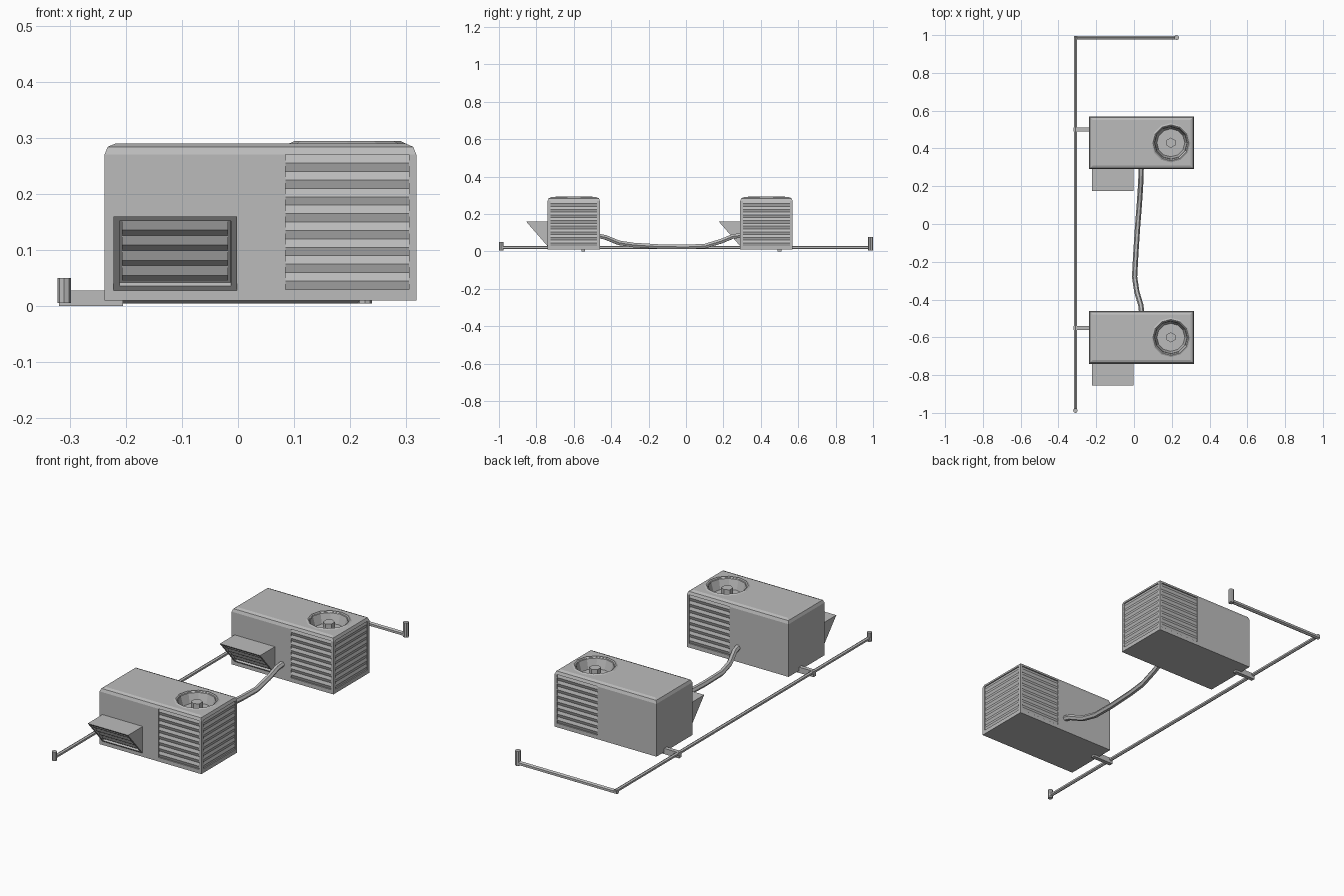
import bpy
import bmesh
from math import atan2, hypot, pi
from mathutils import Matrix, Vector

if "Cube" in bpy.data.objects:
    bpy.data.objects.remove(bpy.data.objects["Cube"])

GREY = (0.5, 0.5, 0.5, 1)
metal = bpy.data.materials.new("light grey metal")
metal.use_nodes = True
metal.diffuse_color = GREY
metal.node_tree.nodes["Principled BSDF"].inputs["Base Color"].default_value = GREY


def finish(name, bm, matrix=None):
    mesh = bpy.data.meshes.new(name)
    if matrix:
        bm.transform(matrix)
    bm.to_mesh(mesh)
    bm.free()
    mesh.materials.append(metal)
    obj = bpy.data.objects.new(name, mesh)
    bpy.context.collection.objects.link(obj)
    return obj


def box_mesh(low, high):
    bm = bmesh.new()
    low, high = Vector(low), Vector(high)
    place = Matrix.Translation((low + high) / 2) @ Matrix.Diagonal((*(high - low), 1))
    bmesh.ops.create_cube(bm, size=1, matrix=place)
    return bm


def rod(name, start, end, radius, sides=6, end_radius=None):
    bm = bmesh.new()
    start, end = Vector(start), Vector(end)
    axis = end - start
    turn = axis.to_track_quat('Z', 'Y').to_matrix().to_4x4()
    bmesh.ops.create_cone(bm, cap_ends=True, segments=sides, radius1=radius,
                          radius2=end_radius or radius, depth=axis.length,
                          matrix=Matrix.Translation((start + end) / 2) @ turn)
    return finish(name, bm)


def louvres(name, width, height, count, depth, matrix):
    # Zigzag sheet facing local -y
    bm = bmesh.new()
    steps = count * 2
    rows = []
    for i in range(steps + 1):
        z = height * (i / steps - 0.5)
        y = -depth if i % 2 else 0
        rows.append([bm.verts.new((s * width / 2, y, z)) for s in (-1, 1)])
    for a, b in zip(rows, rows[1:]):
        bm.faces.new((a[0], a[1], b[1], b[0]))
    return finish(name, bm, matrix)


def cut(obj, cutter):
    mod = obj.modifiers.new("cut", 'BOOLEAN')
    mod.operation = 'DIFFERENCE'
    mod.solver = 'EXACT'
    mod.object = cutter
    bpy.context.view_layer.objects.active = obj
    bpy.ops.object.modifier_apply(modifier=mod.name)
    bpy.data.objects.remove(cutter)


LEFT, RIGHT, HALF = -0.238, 0.318, 0.14
BOTTOM, TOP = 0.01, 0.29
FAN_X = 0.195
PANEL_Z, PANEL_H = 0.15, 0.24
RECESS = 0.006


def build_unit(tag, cy):
    # Cabinet with rounded top edges
    bm = box_mesh((LEFT, cy - HALF, BOTTOM), (RIGHT, cy + HALF, TOP))
    edges = [e for e in bm.edges if all(v.co.z > TOP - 0.001 for v in e.verts)]
    bmesh.ops.bevel(bm, geom=edges, offset=0.02, segments=2, profile=0.5,
                    affect='EDGES')
    cabinet = finish(tag + "_cabinet", bm)

    # Fan well, rim and hub
    cut(cabinet, rod("well_cutter", (FAN_X, cy, 0.24), (FAN_X, cy, TOP + 0.01),
                     0.074, 12, 0.092))
    bm = bmesh.new()
    profile = [(0.106, 0.289), (0.095, 0.294), (0.086, 0.287)]
    verts = [bm.verts.new((r, 0, z)) for r, z in profile]
    ring = verts + [bm.edges.new(p) for p in zip(verts, verts[1:])]
    bmesh.ops.spin(bm, geom=ring, cent=(0, 0, 0), axis=(0, 0, 1),
                   angle=2 * pi, steps=12, use_duplicate=False)
    bmesh.ops.remove_doubles(bm, verts=bm.verts, dist=0.0001)
    bmesh.ops.recalc_face_normals(bm, faces=bm.faces)
    if sum(f.normal.z for f in bm.faces) < 0:
        bmesh.ops.reverse_faces(bm, faces=bm.faces)
    finish(tag + "_fan_rim", bm, Matrix.Translation((FAN_X, cy, 0)))
    rod(tag + "_fan_hub", (FAN_X, cy, 0.238), (FAN_X, cy, 0.282), 0.027, 6)

    # Recessed louvre panels on the front, end and back
    panels = [("front", (FAN_X, cy - HALF), 0.22, 0),
              ("end", (RIGHT, cy), 0.25, pi / 2),
              ("back", (FAN_X, cy + HALF), 0.22, pi)]
    for side, (x, y), width, angle in panels:
        place = Matrix.Translation((x, y, PANEL_Z)) @ Matrix.Rotation(angle, 4, 'Z')
        half = Vector((width / 2, RECESS, PANEL_H / 2))
        cutter = finish("panel_cutter", box_mesh(-half, half), place)
        cut(cabinet, cutter)
        inward = Matrix.Translation((0, RECESS, 0))
        louvres(f"{tag}_{side}_louvres", width, PANEL_H, 8, 0.005, place @ inward)

    # Wedge-shaped air hood with a framed grille
    x0, x1, z0, z1, reach = -0.222, -0.002, 0.028, 0.16, 0.115
    face_y = cy - HALF
    bm = bmesh.new()
    ends = [[bm.verts.new((x, face_y + dy, z)) for dy, z in
             ((0, z0), (-reach, z1), (0, z1))] for x in (x0, x1)]
    bm.faces.new(ends[0])
    bm.faces.new(ends[1][::-1])
    for i in range(3):
        j = (i + 1) % 3
        bm.faces.new((ends[0][i], ends[1][i], ends[1][j], ends[0][j]))
    bmesh.ops.recalc_face_normals(bm, faces=bm.faces)
    bm.normal_update()
    slope = min(bm.faces, key=lambda f: f.normal.z)
    bmesh.ops.inset_region(bm, faces=[slope], thickness=0.015)
    bmesh.ops.inset_region(bm, faces=[slope], thickness=0.0005, depth=-0.009)
    finish(tag + "_air_hood", bm)
    tilt = atan2(reach, z1 - z0)
    place = (Matrix.Translation(((x0 + x1) / 2, face_y - reach / 2, (z0 + z1) / 2))
             @ Matrix.Rotation(tilt, 4, 'X') @ Matrix.Translation((0, 0.008, 0)))
    louvres(tag + "_hood_grille", x1 - x0 - 0.031,
            hypot(reach, z1 - z0) - 0.031, 4, 0.006, place)


build_unit("front_unit", -0.6)
build_unit("back_unit", 0.43)

# Branch stubs joining each unit to the rail
RAIL_X = -0.31
for name, y in (("front_branch", -0.55), ("back_branch", 0.5)):
    finish(name, box_mesh((RAIL_X - 0.009, y - 0.01, 0), (-0.205, y + 0.01, 0.028)))

# Supply rail, arm and end posts
ARM_Y = 0.987
rod("supply_rail", (RAIL_X, -0.99, 0.021), (RAIL_X, ARM_Y + 0.008, 0.021), 0.009)
rod("rail_arm", (RAIL_X - 0.008, ARM_Y, 0.016), (0.23, ARM_Y, 0.016), 0.011)
rod("front_post", (RAIL_X, -0.988, 0.006), (RAIL_X, -0.988, 0.05), 0.012, 8)
rod("arm_post", (0.226, ARM_Y, 0.005), (0.226, ARM_Y, 0.077), 0.013, 8)

# Sagging hose between the units
path = [(0.042, -0.48, 0.085), (0.036, -0.43, 0.075), (0.015, -0.36, 0.046),
        (0.003, -0.28, 0.034), (0.01, -0.15, 0.026), (0.02, 0, 0.024),
        (0.028, 0.1, 0.028), (0.034, 0.19, 0.055), (0.037, 0.25, 0.08),
        (0.038, 0.31, 0.087)]
curve = bpy.data.curves.new("hose", 'CURVE')
curve.dimensions = '3D'
curve.bevel_depth = 0.014
curve.bevel_resolution = 1
curve.use_fill_caps = True
spline = curve.splines.new('POLY')
spline.points.add(len(path) - 1)
for point, co in zip(spline.points, path):
    point.co = (*co, 1)
curve.materials.append(metal)
hose = bpy.data.objects.new("hose", curve)
bpy.context.collection.objects.link(hose)
bpy.ops.object.select_all(action='DESELECT')
hose.select_set(True)
bpy.context.view_layer.objects.active = hose
bpy.ops.object.convert(target='MESH')
bpy.ops.object.shade_smooth_by_angle()
